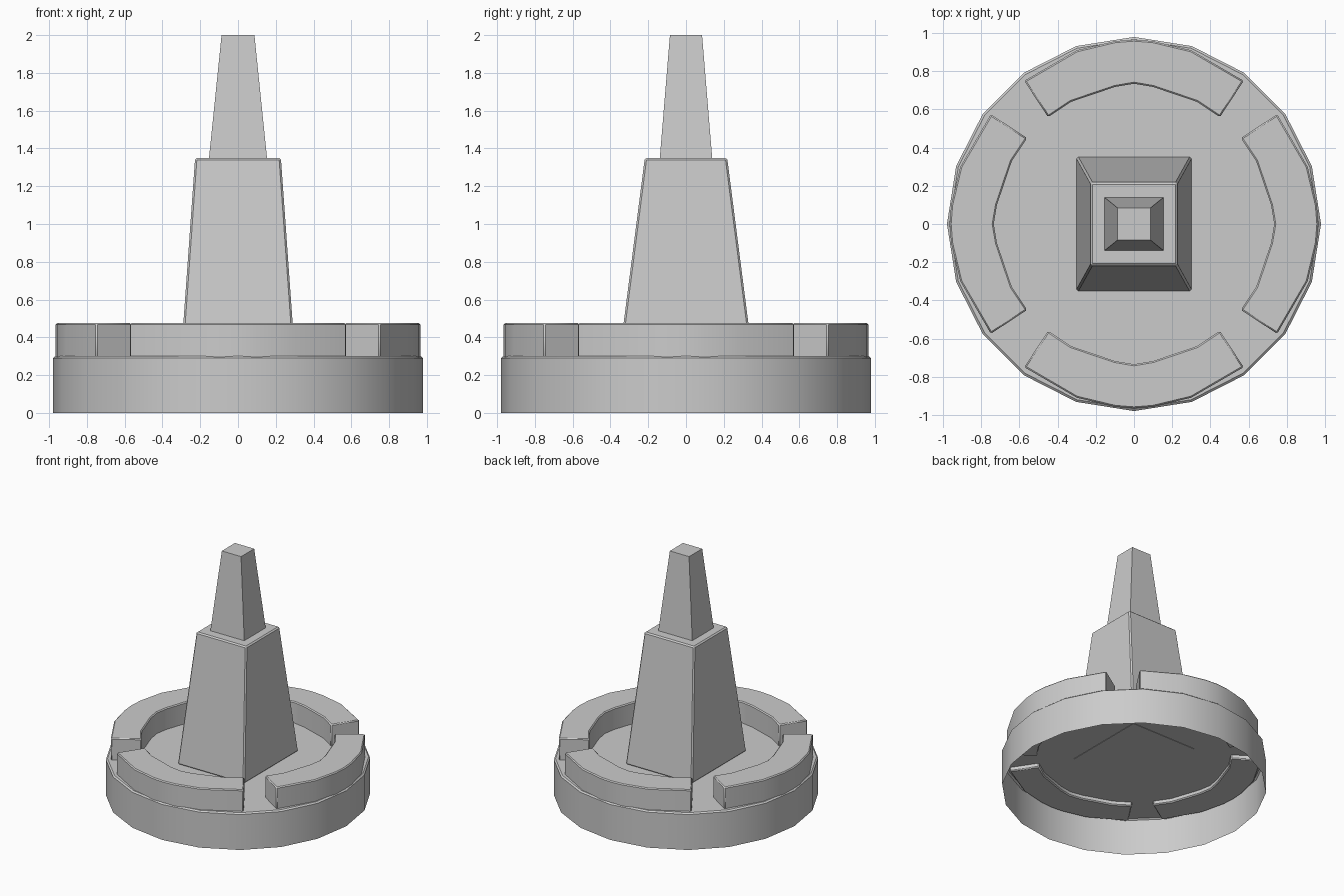
import bpy
import bmesh
from math import cos, sin, pi, radians
from mathutils import Matrix

if "Cube" in bpy.data.objects:
    bpy.data.objects.remove(bpy.data.objects["Cube"])


def loft(name, rings, cap_bottom=True, bevel=0.0, smooth=False):
    """Skin a stack of point rings and cap the ends."""
    bm = bmesh.new()
    loops = [[bm.verts.new(p) for p in ring] for ring in rings]
    n = len(loops[0])
    for a, b in zip(loops, loops[1:]):
        for i in range(n):
            j = (i + 1) % n
            bm.faces.new((a[i], a[j], b[j], b[i]))
    bm.faces.new(loops[-1])
    if cap_bottom:
        bm.faces.new(loops[0][::-1])
    mesh = bpy.data.meshes.new(name)
    bm.to_mesh(mesh)
    bm.free()
    ob = bpy.data.objects.new(name, mesh)
    bpy.context.collection.objects.link(ob)
    if bevel:
        mod = ob.modifiers.new("edge_bevel", 'BEVEL')
        mod.width = bevel
        mod.segments = 1
        mod.limit_method = 'ANGLE'
        mod.angle_limit = radians(40)
    if smooth:
        bpy.ops.object.select_all(action='DESELECT')
        ob.select_set(True)
        bpy.context.view_layer.objects.active = ob
        bpy.ops.object.shade_smooth_by_angle(angle=radians(30))
    return ob


def circle(r, z, n=20):
    return [(r * cos(2 * pi * i / n), r * sin(2 * pi * i / n), z) for i in range(n)]


def rect(hx, hy, z):
    return [(-hx, -hy, z), (hx, -hy, z), (hx, hy, z), (-hx, hy, z)]


# Round base: thin skirt, open underneath, with a flat deck
loft("base", [circle(0.98, 0), circle(0.98, 0.29), circle(0.968, 0.3)],
     cap_bottom=False, smooth=True)

# Four curved wall blocks, their undersides poking slightly below the deck
inner = [(0.45, 0.56), (0.33, 0.64), (0.1, 0.718), (0, 0.735)]
outer = [(0.575, 0.75), (0.3, 0.91), (0.1, 0.958), (0, 0.966)]
profile = (inner + [(-x, y) for x, y in inner[-2::-1]]
           + [(-x, y) for x, y in outer] + [(x, y) for x, y in outer[-2::-1]])
profile.reverse()
profile.reverse() if sum(a[0] * b[1] - b[0] * a[1] for a, b in
                         zip(profile, profile[1:] + profile[:1])) < 0 else None
for k, side in enumerate(("back", "left", "front", "right")):
    turn = Matrix.Rotation(k * pi / 2, 4, 'Z')
    rings = [[turn @ Matrix.Translation((x, y, z)).translation for x, y in profile]
             for z in (0.267, 0.475)]
    loft("wall_block_" + side, rings, bevel=0.008, smooth=True)

# Tapered tower and its narrower spire
loft("tower", [rect(0.302, 0.353, 0.298), rect(0.227, 0.218, 1.35)], bevel=0.01)
loft("spire", [rect(0.154, 0.139, 1.345), rect(0.087, 0.085, 2.0)])
